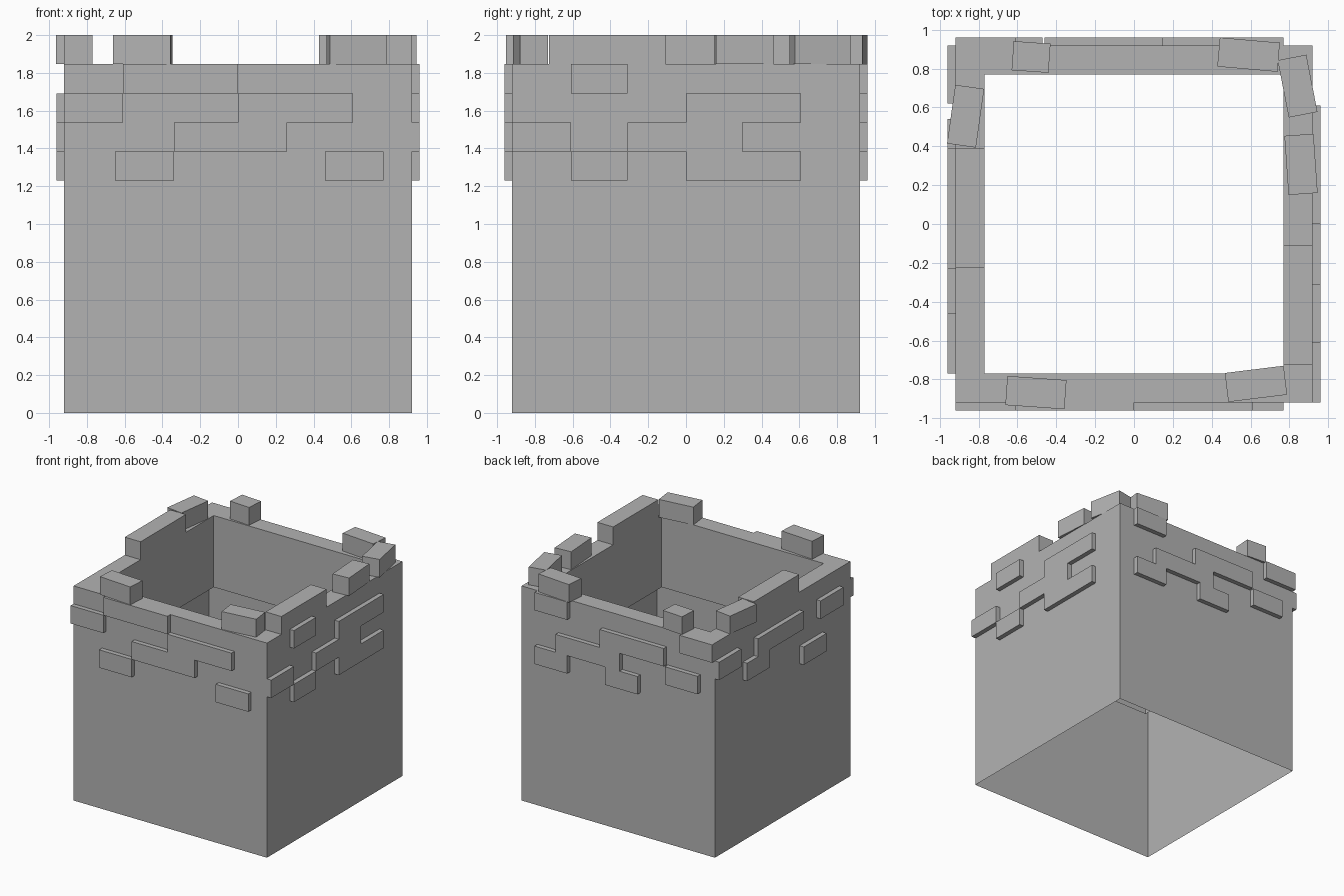
import bpy
import bmesh
from math import radians
from mathutils import Matrix

OUT, INN, TOP = 0.92, 0.77, 1.846     # wall faces and wall height
COURSE, RELIEF = 0.154, 0.04          # brick height and how far it stands proud

if "Cube" in bpy.data.objects:
    bpy.data.objects.remove(bpy.data.objects["Cube"], do_unlink=True)

stone = bpy.data.materials.new("grey stone")
stone.use_nodes = True
GREY = (0.45, 0.45, 0.45, 1)
stone.diffuse_color = GREY
stone.node_tree.nodes["Principled BSDF"].inputs["Base Color"].default_value = GREY


def finish(name, bm):
    mesh = bpy.data.meshes.new(name)
    bm.to_mesh(mesh)
    bm.free()
    mesh.materials.append(stone)
    obj = bpy.data.objects.new(name, mesh)
    bpy.context.collection.objects.link(obj)
    return obj


def box(name, size, centre, angle=0):
    bm = bmesh.new()
    bmesh.ops.create_cube(bm, size=1, matrix=Matrix.Diagonal((*size, 1)))
    bm.transform(Matrix.Translation(centre) @ Matrix.Rotation(radians(angle), 4, "Z"))
    return finish(name, bm)


# Square tower wall: open shell with a thick upper lip
bm = bmesh.new()
rings = []
for r, z in ((OUT, 0), (OUT, TOP), (INN, TOP), (INN, TOP - 4 * COURSE)):
    rings.append([bm.verts.new((sx * r, sy * r, z))
                  for sx, sy in ((-1, -1), (1, -1), (1, 1), (-1, 1))])
for low, high in zip(rings, rings[1:]):
    for i in range(4):
        j = (i + 1) % 4
        bm.faces.new((low[i], low[j], high[j], high[i]))
finish("tower_wall", bm)

# Raised bricks per side: (course counted from the bottom, start, end)
bricks = {
    "front": [(3, -0.61, 0), (2, -OUT, -0.61), (2, 0, 0.61), (1, -0.34, 0.26),
              (0, -0.65, -0.34), (0, 0.46, 0.77)],
    "right": [(3, -0.61, -0.31), (2, 0, 0.61), (1, -OUT, -0.61), (1, -0.31, 0.3),
              (0, -0.61, -0.31), (0, 0, 0.61)],
    "back": [(3, -OUT, -0.61), (3, 0.46, 0.77), (2, -0.46, 0.15), (1, -0.04, 0.57),
             (1, -0.78, -0.47), (0, 0.46, 0.77), (0, -0.21, 0.1)],
    "left": [(2, 0.62, OUT), (2, -0.23, 0.39), (2, -0.77, -0.46), (1, 0.23, 0.54),
             (0, -0.54, -0.23)],
}
for side, rows in bricks.items():
    sign = 1 if side in ("right", "back") else -1
    for n, (row, a, b) in enumerate(rows):
        z = TOP - (3.5 - row) * COURSE
        depth, mid = sign * (OUT + RELIEF / 2), (a + b) / 2
        if side in ("front", "back"):
            box(f"{side}_brick_{n}", (b - a, RELIEF, COURSE), (mid, depth, z))
        else:
            box(f"{side}_brick_{n}", (RELIEF, b - a, COURSE), (depth, mid, z))

# Battlement stones on the lip: (x, y, length, angle)
stones = [
    (-0.505, -0.868, 0.305, -4), (0.628, -0.823, 0.305, 7),
    (0.59, 0.872, 0.31, -5), (-0.53, 0.86, 0.19, -4),
    (-0.867, 0.555, 0.305, 82), (0.842, 0.71, 0.3, 101), (0.86, 0.307, 0.305, 94),
    (0.845, -0.417, 0.615, 90), (-0.845, 0.083, 0.615, 90),
]
for n, (x, y, length, angle) in enumerate(stones):
    box(f"battlement_stone_{n}", (length, OUT - INN, COURSE),
        (x, y, TOP + COURSE / 2), angle)
